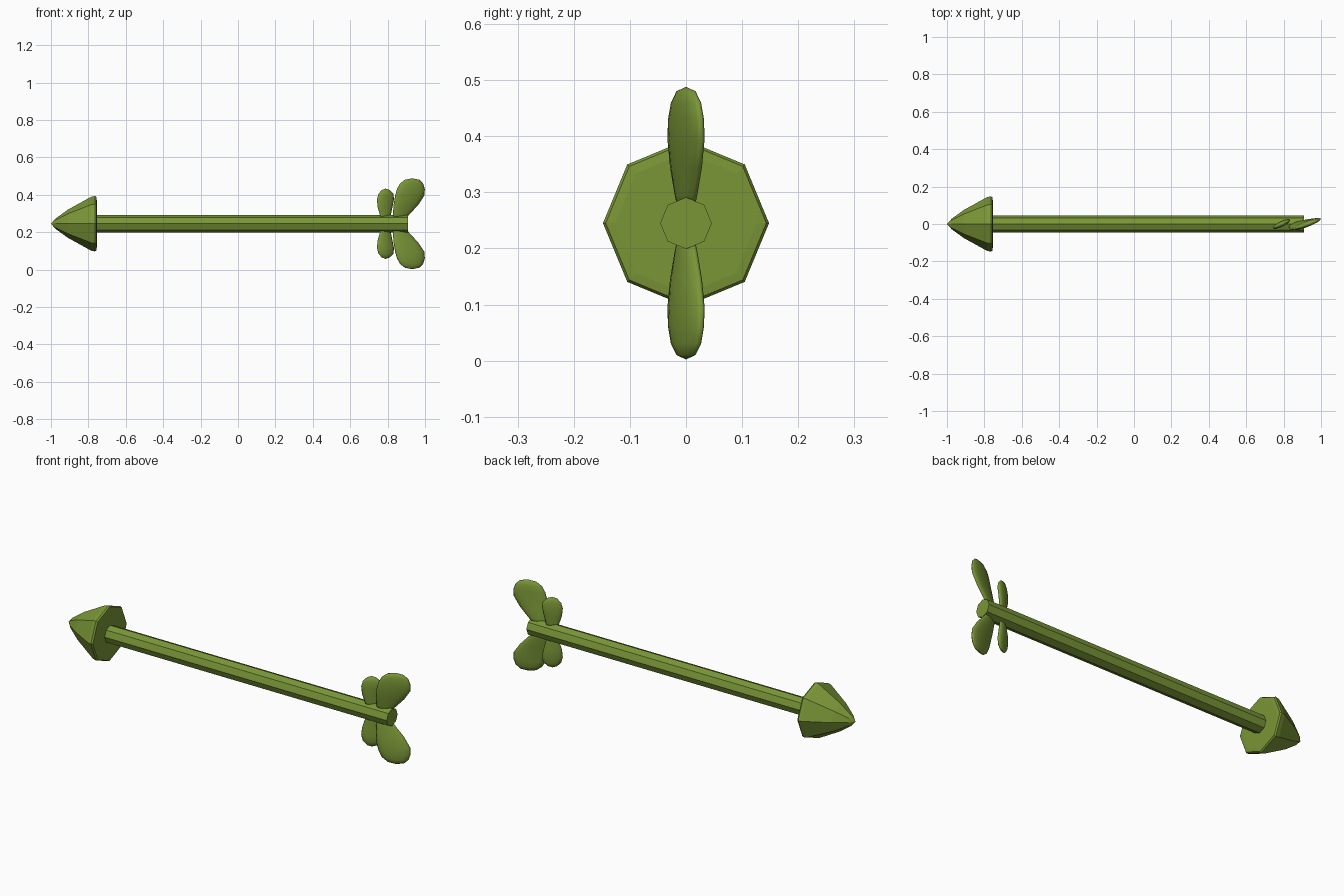
import bpy, bmesh, math
from mathutils import Vector

if "Cube" in bpy.data.objects:
    bpy.data.objects.remove(bpy.data.objects["Cube"])

CZ = 0.245  # height of the shaft axis

green = bpy.data.materials.new("olive_green")
green.diffuse_color = (0.195, 0.305, 0.038, 1)
green.use_nodes = True
green.node_tree.nodes["Principled BSDF"].inputs["Base Color"].default_value = green.diffuse_color


def loft(name, rings, smooth):
    """Skin a list of rings; a ring with one point closes to a tip."""
    bm = bmesh.new()
    loops = [[bm.verts.new(p) for p in ring] for ring in rings]
    for a, b in zip(loops, loops[1:]):
        n = max(len(a), len(b))
        for i in range(n):
            j = (i + 1) % n
            if len(a) == 1:
                bm.faces.new((a[0], b[i], b[j]))
            elif len(b) == 1:
                bm.faces.new((a[i], b[0], a[j]))
            else:
                bm.faces.new((a[i], b[i], b[j], a[j]))
    for end in (loops[0], loops[-1]):
        if len(end) > 2:
            bm.faces.new(end)
    bmesh.ops.recalc_face_normals(bm, faces=bm.faces)
    for f in bm.faces:
        f.smooth = smooth
    me = bpy.data.meshes.new(name)
    bm.to_mesh(me)
    bm.free()
    me.materials.append(green)
    ob = bpy.data.objects.new(name, me)
    bpy.context.collection.objects.link(ob)
    return ob


def octagons(profile):
    """Eight-sided rings along x from (x, radius) pairs."""
    return [[(x, 0, CZ)] if r == 0 else
            [(x, r * math.cos(k * math.pi / 4), CZ + r * math.sin(k * math.pi / 4))
             for k in range(8)] for x, r in profile]


def fin(name, stations, tip, tilt, side):
    """Leaf-shaped fin from (height, left x, right x, half thickness)."""
    rings = []
    for h, x0, x1, t in stations:
        c, w = (x0 + x1) / 2, (x1 - x0) / 2
        u = Vector((1, tilt))
        v = Vector((-tilt, 1)).normalized()
        ring = []
        for k in range(14):
            a = k * math.tau / 14
            p = u * (w * math.cos(a)) + v * (t * math.sin(a))
            ring.append((c + p.x, p.y, CZ + side * h))
        rings.append(ring)
    rings.append([(tip[0], 0, CZ + side * tip[1])])
    loft(name, rings, True)


# Shaft and pointed head
loft("shaft", octagons([(-0.80, 0.046), (0.91, 0.046)]), False)
loft("head", octagons([(-1.0, 0), (-0.975, 0.028), (-0.91, 0.075), (-0.785, 0.144),
                       (-0.765, 0.148), (-0.757, 0.143), (-0.755, 0.126)]), False)

# Two pairs of tail fins, mirrored above and below the shaft
BIG = [(0.02, 0.835, 0.89, 0.010), (0.05, 0.828, 0.917, 0.012), (0.10, 0.832, 0.963, 0.015),
       (0.15, 0.840, 0.996, 0.016), (0.185, 0.850, 0.999, 0.016),
       (0.215, 0.866, 0.990, 0.014), (0.235, 0.892, 0.970, 0.009)]
SMALL = [(0.02, 0.765, 0.81, 0.010), (0.05, 0.758, 0.818, 0.011), (0.09, 0.746, 0.826, 0.014),
         (0.13, 0.743, 0.834, 0.015), (0.16, 0.751, 0.831, 0.013), (0.18, 0.768, 0.812, 0.008)]
for label, side in (("upper", 1), ("lower", -1)):
    fin("rear_fin_" + label, BIG, (0.932, 0.243), 0.38, side)
    fin("front_fin_" + label, SMALL, (0.789, 0.188), 0.5, side)
